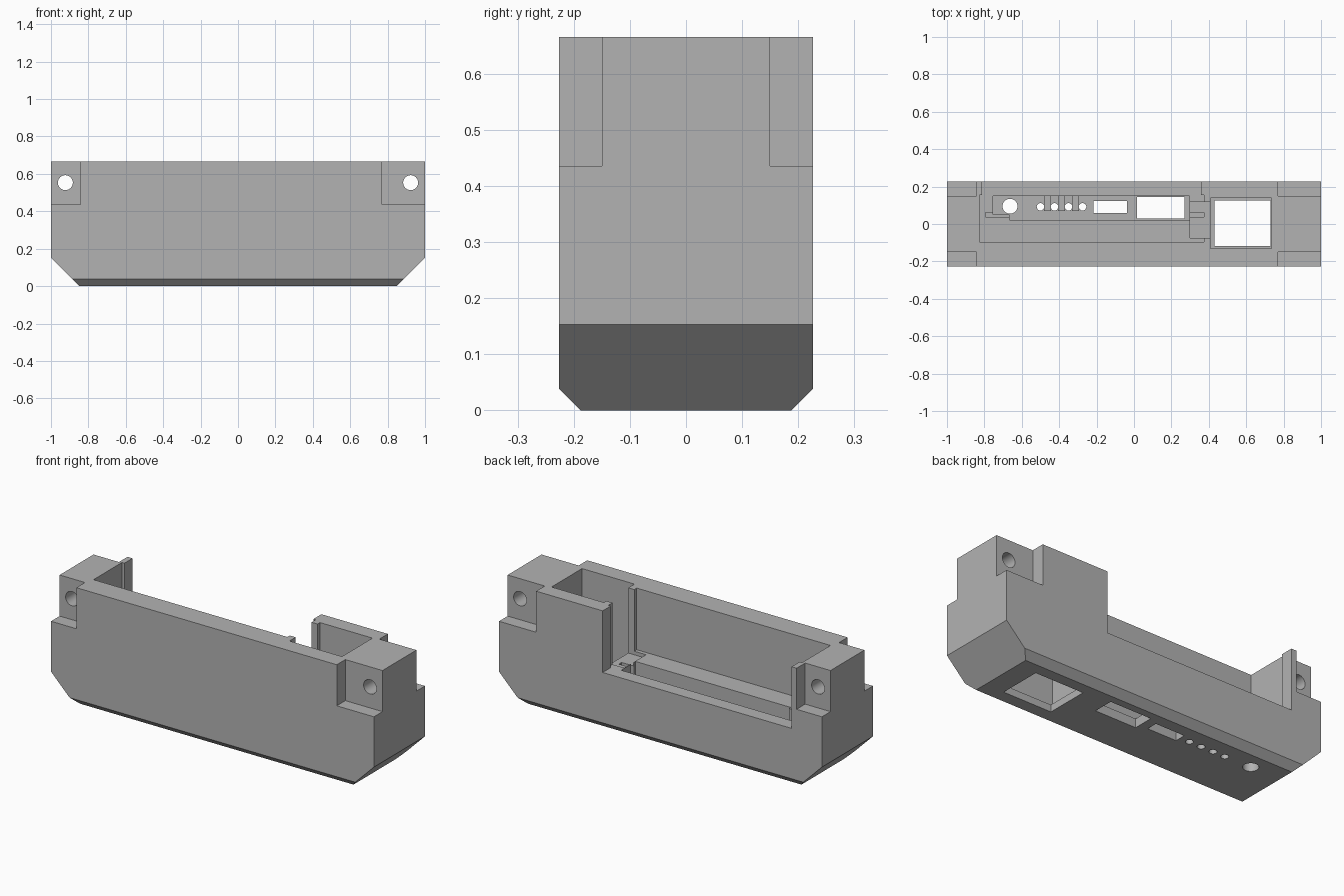
import bpy, bmesh
from mathutils import Matrix, Vector

old = bpy.data.objects.get("Cube")
if old:
    bpy.data.objects.remove(old)

grey = bpy.data.materials.new("plain grey")
grey.use_nodes = True
grey.diffuse_color = (0.45, 0.45, 0.45, 1)
grey.node_tree.nodes["Principled BSDF"].inputs["Base Color"].default_value = grey.diffuse_color

HALF_Y, TOP = 0.226, 0.665
SHELF, FLOOR, OVER = 0.32, 0.05, 0.8


def make_object(name, bm):
    mesh = bpy.data.meshes.new(name)
    bm.to_mesh(mesh)
    bm.free()
    mesh.materials.append(grey)
    obj = bpy.data.objects.new(name, mesh)
    bpy.context.collection.objects.link(obj)
    return obj


def box_mesh(x0, x1, y0, y1, z0, z1):
    bm = bmesh.new()
    bmesh.ops.create_cube(bm, size=1)
    bmesh.ops.scale(bm, vec=(x1 - x0, y1 - y0, z1 - z0), verts=bm.verts)
    bmesh.ops.translate(bm, vec=((x0 + x1) / 2, (y0 + y1) / 2, (z0 + z1) / 2), verts=bm.verts)
    return bm


def cut(target, bm):
    """Subtract a temporary solid from the target."""
    tool = make_object("cutter", bm)
    tool.hide_render = True
    mod = target.modifiers.new("cut", 'BOOLEAN')
    mod.operation, mod.solver, mod.object = 'DIFFERENCE', 'EXACT', tool
    bpy.context.view_layer.objects.active = target
    bpy.ops.object.modifier_apply(modifier=mod.name)
    bpy.data.objects.remove(tool)


def cut_box(*bounds):
    cut(housing, box_mesh(*bounds))


def cut_round(centre, radius, depth, axis='Z'):
    bm = bmesh.new()
    turn = Matrix.Rotation(1.570796, 4, 'X') if axis == 'Y' else Matrix()
    bmesh.ops.create_cone(bm, cap_ends=True, segments=32, radius1=radius, radius2=radius,
                          depth=depth, matrix=Matrix.Translation(centre) @ turn)
    cut(housing, bm)


# Outer block with bevelled ends and lower long edges
bm = box_mesh(-1, 1, -HALF_Y, HALF_Y, 0, TOP)
for side in (-1, 1):
    for point, normal in (((side, 0, 0.153), (side, 0, -1)),
                          ((0, side * HALF_Y, 0.038), (0, side, -1))):
        result = bmesh.ops.bisect_plane(bm, geom=bm.verts[:] + bm.edges[:] + bm.faces[:],
                                        plane_co=point, plane_no=Vector(normal), clear_outer=True)
        rim = [e for e in result["geom_cut"] if isinstance(e, bmesh.types.BMEdge)]
        bmesh.ops.holes_fill(bm, edges=rim)
bmesh.ops.recalc_face_normals(bm, faces=bm.faces)
housing = make_object("housing", bm)

# Corner notches that leave a mounting ear at each end
for y0, y1 in ((-0.4, -0.15), (0.15, 0.4)):
    cut_box(-1.2, -0.843, y0, y1, 0.435, OVER)
    cut_box(0.77, 1.2, y0, y1, 0.435, OVER)
for x in (-0.923, 0.923):
    cut_round((x, 0, 0.553), 0.04, 1, 'Y')

# Main cavity, rear opening and the gap to the square bay
cut_box(-0.827, 0.373, -0.097, 0.155, SHELF, OVER)
cut_box(-0.812, 0.358, 0.1, 0.4, SHELF, OVER)
cut_box(0.3, 0.45, -0.075, 0.118, 0.3, OVER)

# Deep pocket with the board slot
cut_box(-0.755, 0.297, 0.05, 0.15, FLOOR, 0.4)
cut_box(-0.665, 0.297, 0.022, 0.1, FLOOR, 0.4)
cut_box(-0.795, 0.373, 0.037, 0.062, 0.12, 0.4)

# Square bay with a thin lip at the bottom
cut_box(0.41, 0.735, -0.13, 0.14, 0.04, OVER)
cut_box(0.43, 0.73, -0.118, 0.125, -0.1, 0.2)

# Openings through the floor
cut_box(0.015, 0.27, 0.03, 0.145, -0.1, 0.15)
cut_box(-0.217, -0.037, 0.06, 0.122, -0.1, 0.15)
cut_round((-0.663, 0.095, 0), 0.04, 0.2)
for i in range(4):
    cut_round((-0.5 + 0.075 * i, 0.092, 0), 0.02, 0.2)

# Baffles between the small round holes
for i in range(3):
    x = -0.4625 + 0.075 * i
    make_object(f"baffle_{i + 1}", box_mesh(x - 0.018, x + 0.018, 0.07, 0.155, FLOOR - 0.01, 0.16))

bpy.ops.object.select_all(action='DESELECT')
housing.select_set(True)
bpy.context.view_layer.objects.active = housing
bpy.ops.object.shade_smooth_by_angle()
